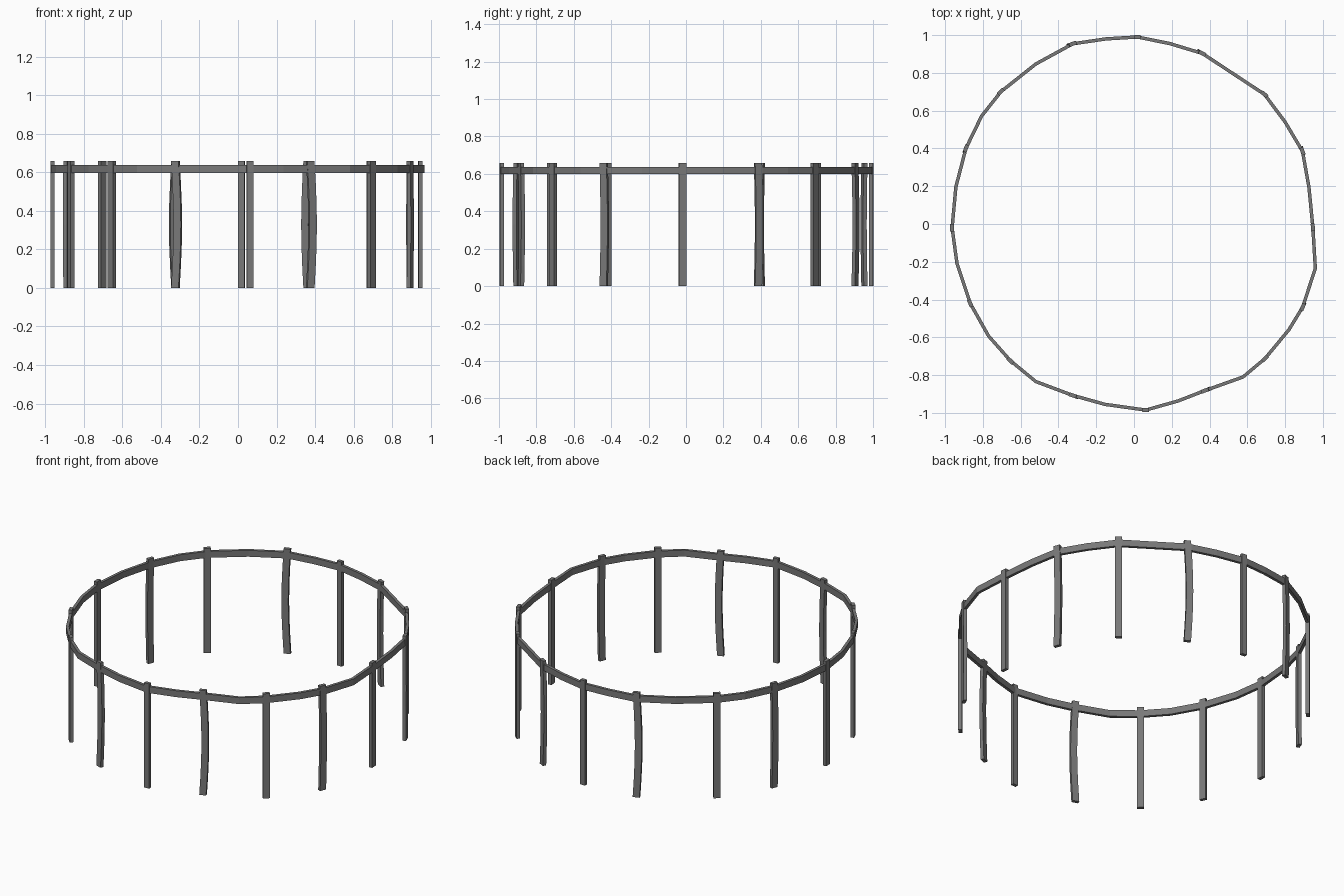
import bpy, bmesh, math
from mathutils import Vector

if "Cube" in bpy.data.objects:
    bpy.data.objects.remove(bpy.data.objects["Cube"])

# Hand-bent ring outline (x, y, 1 where a post stands)
RING = [(.018, .99, 1), (.19, .955, 0), (.362, .903, 1), (.69, .687, 1), (.80, .54, 0),
        (.892, .385, 1), (.926, .196, 0), (.947, -.018, 1), (.96, -.235, 0),
        (.893, -.44, 1), (.82, -.56, 0), (.694, -.712, 1), (.577, -.81, 0),
        (.375, -.882, 1), (.233, -.937, 0), (.062, -.985, 1), (-.153, -.955, 0),
        (-.325, -.907, 1), (-.52, -.834, 0), (-.655, -.723, 1), (-.77, -.593, 0),
        (-.867, -.42, 1), (-.937, -.21, 0), (-.963, -.02, 1), (-.943, .196, 0),
        (-.89, .40, 1), (-.807, .571, 0), (-.705, .70, 1), (-.52, .847, 0),
        (-.324, .954, 1), (-.148, .98, 0)]

# Dark grey metal
DARK = bpy.data.materials.new("dark_grey")
DARK.diffuse_color = (.19, .19, .19, 1)
DARK.use_nodes = True
DARK.node_tree.nodes["Principled BSDF"].inputs["Base Color"].default_value = DARK.diffuse_color


def sweep(name, sections, closed):
    """Skin a run of four-cornered sections into one mesh."""
    verts = [v for s in sections for v in s]
    n = len(sections)
    faces = []
    for i in range(n if closed else n - 1):
        a, b = 4 * i, 4 * ((i + 1) % n)
        faces += [(a + k, a + (k + 1) % 4, b + (k + 1) % 4, b + k) for k in range(4)]
    if not closed:
        faces += [(3, 2, 1, 0), tuple(4 * n - 4 + k for k in range(4))]
    me = bpy.data.meshes.new(name)
    me.from_pydata(verts, [], faces)
    bm = bmesh.new()
    bm.from_mesh(me)
    bmesh.ops.recalc_face_normals(bm, faces=bm.faces)
    bm.to_mesh(me)
    bm.free()
    me.materials.append(DARK)
    bpy.context.collection.objects.link(bpy.data.objects.new(name, me))


pts = [Vector((x, y, 0)) for x, y, _ in RING]
rail, post_id = [], 0
for i, p in enumerate(pts):
    # Tangent and sideways direction at this corner
    t = (pts[i - 1] - pts[(i + 1) % len(pts)]).normalized()
    out = Vector((t.y, -t.x, 0))
    rail.append([p + out * r + Vector((0, 0, z))
                 for r, z in ((-.009, .598), (-.009, .638), (.009, .638), (.009, .598))])
    if RING[i][2]:
        # Posts, some bowed sideways
        ax = abs(p.x)
        bow = .013 if .3 < ax < .4 else .006 if .88 < ax < .9 else 0
        half = .017 if ax < .1 else .02
        steps = 6 if bow else 1
        secs = []
        for k in range(steps + 1):
            f = k / steps
            c = p + t * bow * math.sin(math.pi * f) + Vector((0, 0, .658 * f))
            secs.append([c + t * a * half + out * b * .0105
                         for a, b in ((1, 1), (-1, 1), (-1, -1), (1, -1))])
        post_id += 1
        sweep(f"post_{post_id:02d}", secs, False)

# Top rail
sweep("ring_rail", rail, True)
